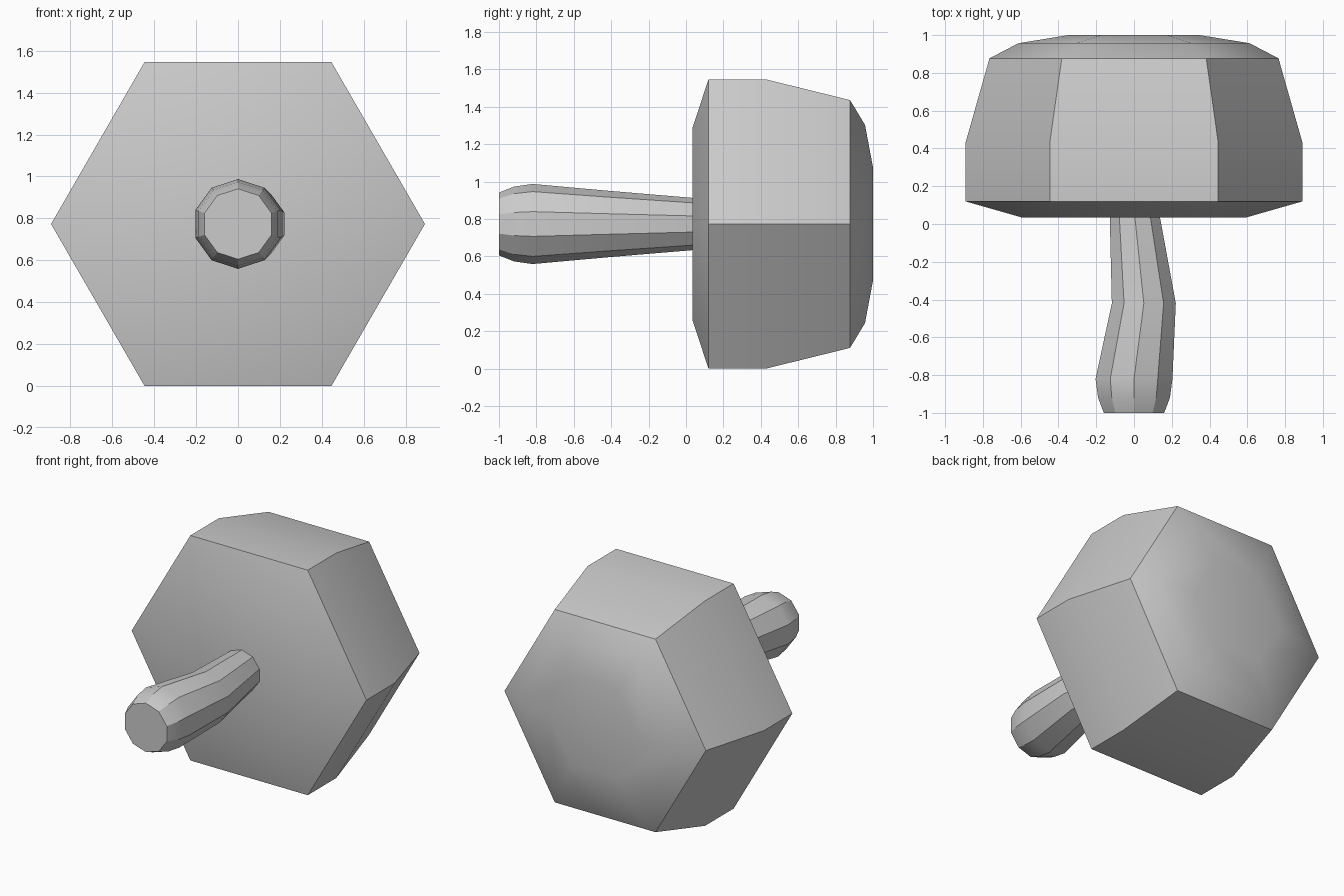
import bpy
import bmesh
from math import sin, cos, pi, radians

cube = bpy.data.objects.get("Cube")
if cube:
    bpy.data.objects.remove(cube, do_unlink=True)

MID_Z = 0.773

grey = bpy.data.materials.new("plain grey")
grey.use_nodes = True
GREY = (0.6, 0.6, 0.6, 1)
grey.diffuse_color = GREY
grey.node_tree.nodes["Principled BSDF"].inputs["Base Color"].default_value = GREY


def loft(name, sides, start, rings, sharp):
    """Skin polygon rings (y, centre x, radius) along y and close both ends."""
    bm = bmesh.new()
    loops = []
    for y, cx, r in rings:
        angles = [start + 2 * pi * k / sides for k in range(sides)]
        loops.append([bm.verts.new((cx + r * cos(a), y, MID_Z + r * sin(a)))
                      for a in angles])
    for a, b in zip(loops, loops[1:]):
        for k in range(sides):
            n = (k + 1) % sides
            bm.faces.new((a[k], a[n], b[n], b[k]))
    bm.faces.new(loops[0])
    bm.faces.new(loops[-1])
    bmesh.ops.recalc_face_normals(bm, faces=bm.faces)
    mesh = bpy.data.meshes.new(name)
    bm.to_mesh(mesh)
    bm.free()
    mesh.materials.append(grey)
    obj = bpy.data.objects.new(name, mesh)
    bpy.context.collection.objects.link(obj)
    bpy.ops.object.select_all(action="DESELECT")
    obj.select_set(True)
    bpy.context.view_layer.objects.active = obj
    bpy.ops.object.shade_smooth_by_angle(angle=radians(sharp))
    return obj


# Six-sided head with bevelled front rim and domed back
loft("head", 6, 0, [
    (0.035, 0, 0.595), (0.12, 0, 0.892), (0.43, 0, 0.892),
    (0.877, 0, 0.765), (0.957, 0, 0.612), (1.0, 0, 0.348)], 35)

# Bent ten-sided handle with a rounded end
loft("handle", 10, pi / 2, [
    (-1.0, 0, 0.168), (-0.92, 0, 0.2), (-0.82, 0, 0.214),
    (-0.42, 0.052, 0.178), (0.08, 0, 0.136)], 30)
